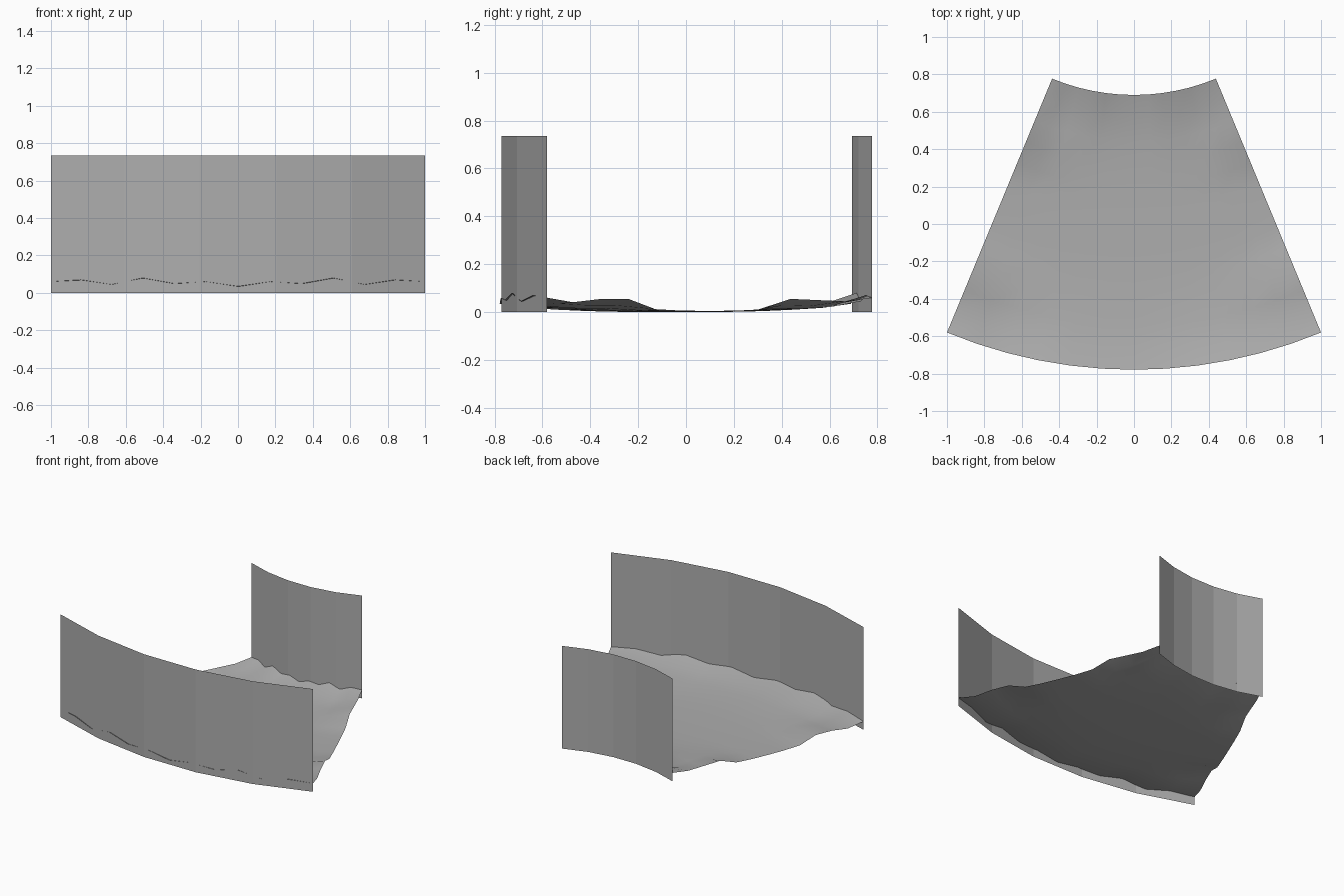
import bpy, bmesh, math

if "Cube" in bpy.data.objects:
    bpy.data.objects.remove(bpy.data.objects["Cube"])

CENTRE_Y = 1.834           # centre of the ring that the sector belongs to
R_OUT, R_IN = 2.613, 1.144
HALF = math.radians(22.5)
HEIGHT = 0.735
N = 12                     # floor cells each way

grey = bpy.data.materials.new("plain grey")
grey.diffuse_color = (0.42, 0.42, 0.42, 1)
grey.use_nodes = True
grey.node_tree.nodes["Principled BSDF"].inputs["Base Color"].default_value = grey.diffuse_color


def polar(r, a, z):
    return (r * math.sin(a), CENTRE_Y - r * math.cos(a), z)


def grid_object(name, rows, smooth):
    """Open sheet through rows of points."""
    bm = bmesh.new()
    vs = [[bm.verts.new(p) for p in row] for row in rows]
    for a, b in zip(vs, vs[1:]):
        for i in range(len(a) - 1):
            f = bm.faces.new((a[i], a[i + 1], b[i + 1], b[i]))
            f.smooth = smooth
    mesh = bpy.data.meshes.new(name)
    bm.to_mesh(mesh)
    bm.free()
    mesh.materials.append(grey)
    ob = bpy.data.objects.new(name, mesh)
    bpy.context.collection.objects.link(ob)
    return ob


# Curved upright walls, five flat panels each
for name, r in (("outer_wall", R_OUT), ("inner_wall", R_IN)):
    angles = [HALF * (2 * i / 5 - 1) for i in range(6)]
    grid_object(name, [[polar(r, a, z) for a in angles] for z in (0, HEIGHT)], False)

# Uneven floor: rumpled rim heights fade into a flat middle
ARC = [.06, .07, .045, .08, .05, .06, .035, .06, .05, .08, .045, .07, .06]
SIDE = [.06, .045, .05, .055, .012, .006, .005, .006, .012, .055, .055, .04, .06]
FADE = [1, .5, .28, .12, .04, 0, 0]


def floor_height(i, j):
    return max(ARC[i] * FADE[min(j, N - j)], SIDE[j] * FADE[min(i, N - i)])


rows = []
for j in range(N, -1, -1):
    r = R_IN + (R_OUT - R_IN) * j / N
    rows.append([polar(r, HALF * (2 * i / N - 1), floor_height(i, j))
                 for i in range(N + 1)])
grid_object("floor", rows, True)
